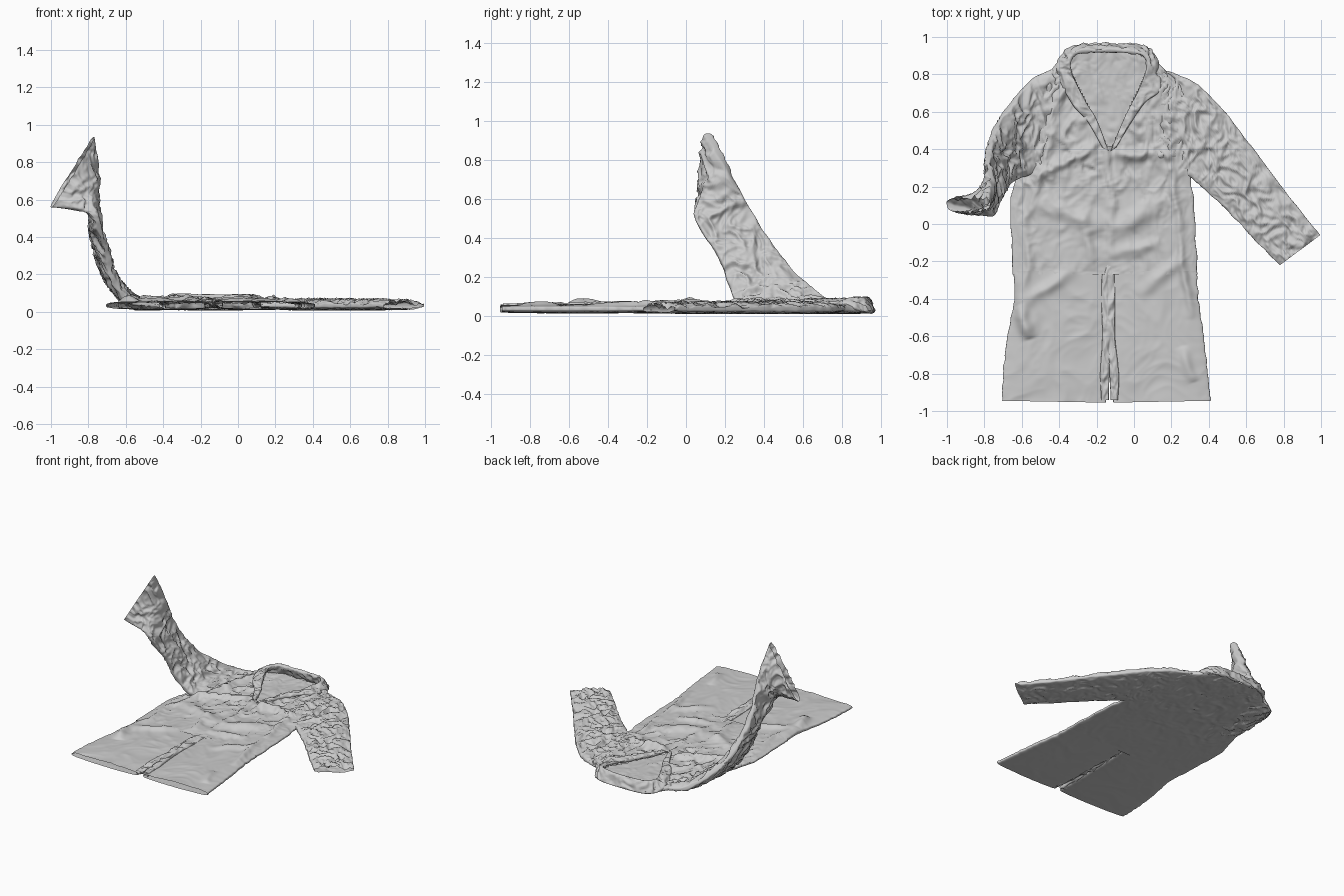
import bpy, bmesh, math
from mathutils import Vector, noise

FLOOR = 0.008

# raised cloth folds on the lying parts: x0, y0, x1, y1, height, width
FOLDS = [
    (-0.45, 0.42, -0.58, -0.02, .022, .026), (-0.57, 0.05, -0.60, -0.50, .022, .028),
    (0.18, 0.38, 0.25, -0.03, .025, .024), (0.24, 0.05, 0.30, -0.50, .025, .025),
    (-0.26, 0.12, -0.24, -0.26, .020, .035), (-0.14, -0.18, 0.14, -0.08, .018, .038),
    (-0.12, -0.03, 0.18, 0.14, .028, .042), (-0.54, 0.10, -0.14, -0.02, .022, .040),
    (-0.12, 0.38, 0.22, 0.36, .032, .028), (-0.60, 0.20, -0.18, 0.44, .026, .028),
    (-0.64, -0.44, -0.30, -0.24, .020, .035), (0.00, -0.38, 0.32, -0.16, .018, .035),
    (-0.62, -0.43, -0.54, -0.60, .040, .032), (0.27, -0.64, 0.32, -0.86, .020, .030),
    (-0.36, 0.78, -0.46, 0.34, .024, .024), (0.13, 0.78, 0.22, 0.34, .024, .024),
    (-0.13, 0.42, -0.12, -0.20, .014, .022), (-0.22, 0.62, -0.30, 0.40, .016, .022),
]


def fold_height(x, y):
    w1 = noise.noise_vector(Vector((x * 5, y * 5, 7)))
    w2 = noise.noise_vector(Vector((x * 15, y * 15, 2)))
    x, y = x + .03 * w1.x + .008 * w2.x, y + .03 * w1.y + .008 * w2.y
    total = 0
    for x0, y0, x1, y1, h, w in FOLDS:
        dx, dy = x1 - x0, y1 - y0
        s = max(0, min(1, ((x - x0) * dx + (y - y0) * dy) / (dx * dx + dy * dy)))
        d2 = ((x - x0 - s * dx) ** 2 + (y - y0 - s * dy) ** 2) / (w * w)
        if d2 < 6:
            total += h * math.exp(-d2) * math.sin(math.pi * s) ** 0.6
    return min(total, 0.045)


def spline(rungs, t):
    """Smooth interpolation through the rungs, t from 0 to 1."""
    f = t * (len(rungs) - 1)
    i = min(int(f), len(rungs) - 2)
    u = f - i
    p0, p1 = rungs[max(i - 1, 0)], rungs[i]
    p2, p3 = rungs[i + 1], rungs[min(i + 2, len(rungs) - 1)]
    return [0.5 * (2 * b + (c - a) * u + (2 * a - 5 * b + 4 * c - d) * u * u
                   + (3 * b - a - 3 * c + d) * u ** 3)
            for a, b, c, d in zip(p0, p1, p2, p3)]


def cloth_tube(name, rungs, rows, cols, amp, scale, lying=True, hole=None):
    """Flattened open tube; each rung is edge A, edge B and half thickness."""
    bm = bmesh.new()
    rings = []
    for r in range(rows + 1):
        t = r / rows
        v = spline(rungs, t)
        a, b, thick = Vector(v[0:3]), Vector(v[3:6]), v[6]
        lo, hi = spline(rungs, max(0, t - .02)), spline(rungs, min(1, t + .02))
        along = Vector([hi[k] + hi[k + 3] - lo[k] - lo[k + 3] for k in range(3)])
        c, h = (a + b) / 2, (b - a) / 2
        n = along.cross(h).normalized()
        ring = []
        for k in range(cols):
            ang = 2 * math.pi * k / cols
            cs, sn = math.cos(ang), math.sin(ang)
            side = math.copysign(abs(sn) ** 0.5, sn)
            edge = 1 + min(.03, .006 / h.length) * noise.noise(Vector((t * 18, round(cs), len(name))))
            p = c + h * cs * edge
            q = Vector((p.x * scale[0], p.y * scale[1], p.z * scale[1] + (3 if sn < 0 else 0)))
            warp = q + 0.8 * noise.noise_vector(q * 0.7)
            w = (0.3 - abs(noise.noise(warp))) * 1.4 + 0.6 * (0.3 - abs(noise.noise(warp * 2.3)))
            local = amp
            if lying:
                local *= 0.3 + 0.7 * max(0, min(1, (p.y - 0.05) / 0.35 + max(0, p.x - .35) * 4))
            if lying and sn < 0:
                local *= 0.3
            p += n * (thick * side + local * w * side)
            if lying and sn > 0:
                p.z += fold_height(p.x, p.y) * side
            p.z = max(p.z, FLOOR)
            ring.append(bm.verts.new(p))
        rings.append(ring)
    for r in range(rows):
        for k in range(cols):
            j = (k + 1) % cols
            quad = [rings[r][k], rings[r][j], rings[r + 1][j], rings[r + 1][k]]
            if hole and k < cols / 2:
                mid = sum((q.co for q in quad), Vector()) / 4
                if hole(mid.x, mid.y):
                    continue
            bm.faces.new(quad)
    bmesh.ops.recalc_face_normals(bm, faces=bm.faces)
    mesh = bpy.data.meshes.new(name)
    bm.to_mesh(mesh)
    bm.free()
    mesh.polygons.foreach_set("use_smooth", [True] * len(mesh.polygons))
    obj = bpy.data.objects.new(name, mesh)
    bpy.context.collection.objects.link(obj)
    return obj


def flat(rows, z=0.034):
    """Rows of (ax, ay, bx, by, thickness) placed at one height."""
    return [(ax, ay, z, bx, by, z, t) for ax, ay, bx, by, t in rows]


def neck_opening(x, y):
    s = (y - 0.42) / 0.44
    return s > 0 and -0.145 - 0.21 * min(s, 1) < x < -0.115 + 0.20 * min(s, 1)


# torso with the open V neck
cloth_tube("torso", flat([
    (-0.33, 0.95, 0.07, 0.95, .018), (-0.42, 0.85, 0.14, 0.85, .022),
    (-0.52, 0.72, 0.26, 0.72, .022), (-0.57, 0.50, 0.30, 0.50, .022),
    (-0.62, 0.28, 0.30, 0.28, .022), (-0.66, 0.12, 0.32, 0.12, .022),
    (-0.655, -0.08, 0.33, -0.08, .022), (-0.65, -0.27, 0.34, -0.27, .021)]),
    160, 220, .030, (15, 9), hole=neck_opening)

# trouser legs
cloth_tube("left_leg", flat([
    (-0.645, -0.25, -0.13, -0.25, .020), (-0.64, -0.40, -0.14, -0.40, .022),
    (-0.68, -0.62, -0.145, -0.62, .022), (-0.70, -0.80, -0.15, -0.80, .021),
    (-0.705, -0.945, -0.15, -0.955, .018)]), 100, 140, .024, (6, 5))
cloth_tube("right_leg", flat([
    (-0.14, -0.25, 0.335, -0.25, .020), (-0.13, -0.40, 0.345, -0.40, .022),
    (-0.12, -0.62, 0.375, -0.62, .022), (-0.115, -0.80, 0.395, -0.80, .021),
    (-0.11, -0.955, 0.41, -0.945, .018)]), 100, 140, .024, (6, 5))

# gathered cloth along the inner leg seams
for name, x0, x1 in (("left_inner_seam", -0.145, -0.155), ("right_inner_seam", -0.125, -0.105)):
    cloth_tube(name, [
        (x0 - .025, -0.22, .040, x0 + .020, -0.22, .040, .010),
        (x0 - .030, -0.40, .046, x0 + .024, -0.40, .046, .016),
        (x0 - .024, -0.60, .046, x0 + .024, -0.60, .046, .016),
        (x1 - .026, -0.80, .044, x1 + .024, -0.80, .044, .016),
        (x1 - .020, -0.94, .040, x1 + .020, -0.94, .040, .012)],
        90, 24, .018, (30, 10), lying=False)

# sleeve lying on the floor
cloth_tube("right_sleeve", flat([
    (0.12, 0.30, 0.14, 0.83, .012), (0.28, 0.26, 0.31, 0.765, .022),
    (0.37, 0.19, 0.45, 0.64, .024), (0.50, 0.07, 0.61, 0.44, .023),
    (0.65, -0.09, 0.82, 0.16, .022), (0.78, -0.22, 0.995, -0.06, .018)]),
    130, 130, .034, (14, 14))

# sleeve lifted off the floor, twisting to its cuff
cloth_tube("left_sleeve", [
    (-0.38, 0.85, .035, -0.42, 0.32, .035, .014),
    (-0.54, 0.775, .05, -0.57, 0.26, .055, .026),
    (-0.68, 0.61, .17, -0.66, 0.22, .16, .028),
    (-0.745, 0.50, .29, -0.70, 0.16, .31, .025),
    (-0.775, 0.40, .43, -0.74, 0.08, .43, .022),
    (-0.775, 0.30, .60, -0.77, 0.04, .52, .026),
    (-0.755, 0.20, .78, -0.87, 0.065, .545, .042),
    (-0.77, 0.11, .935, -1.00, 0.10, .56, .034)],
    140, 130, .030, (14, 12), lying=False)

# folded collar and pointed lapels around the neck
cloth_tube("collar", [
    (-0.135, 0.39, .060, -0.170, 0.41, .060, .008),
    (-0.20, 0.56, .065, -0.25, 0.55, .065, .010),
    (-0.255, 0.65, .070, -0.33, 0.64, .066, .010),
    (-0.325, 0.79, .080, -0.405, 0.79, .055, .011),
    (-0.34, 0.86, .092, -0.40, 0.88, .025, .011),
    (-0.30, 0.915, .095, -0.32, 0.95, .015, .011),
    (-0.12, 0.925, .092, -0.12, 0.96, .012, .011),
    (0.03, 0.905, .092, 0.06, 0.945, .015, .011),
    (0.07, 0.85, .088, 0.125, 0.87, .030, .011),
    (0.03, 0.73, .075, 0.14, 0.72, .065, .010),
    (-0.01, 0.65, .068, 0.06, 0.65, .066, .010),
    (-0.06, 0.55, .065, -0.01, 0.55, .065, .009),
    (-0.125, 0.39, .060, -0.095, 0.41, .060, .008)],
    170, 28, .022, (16, 16), lying=False)
